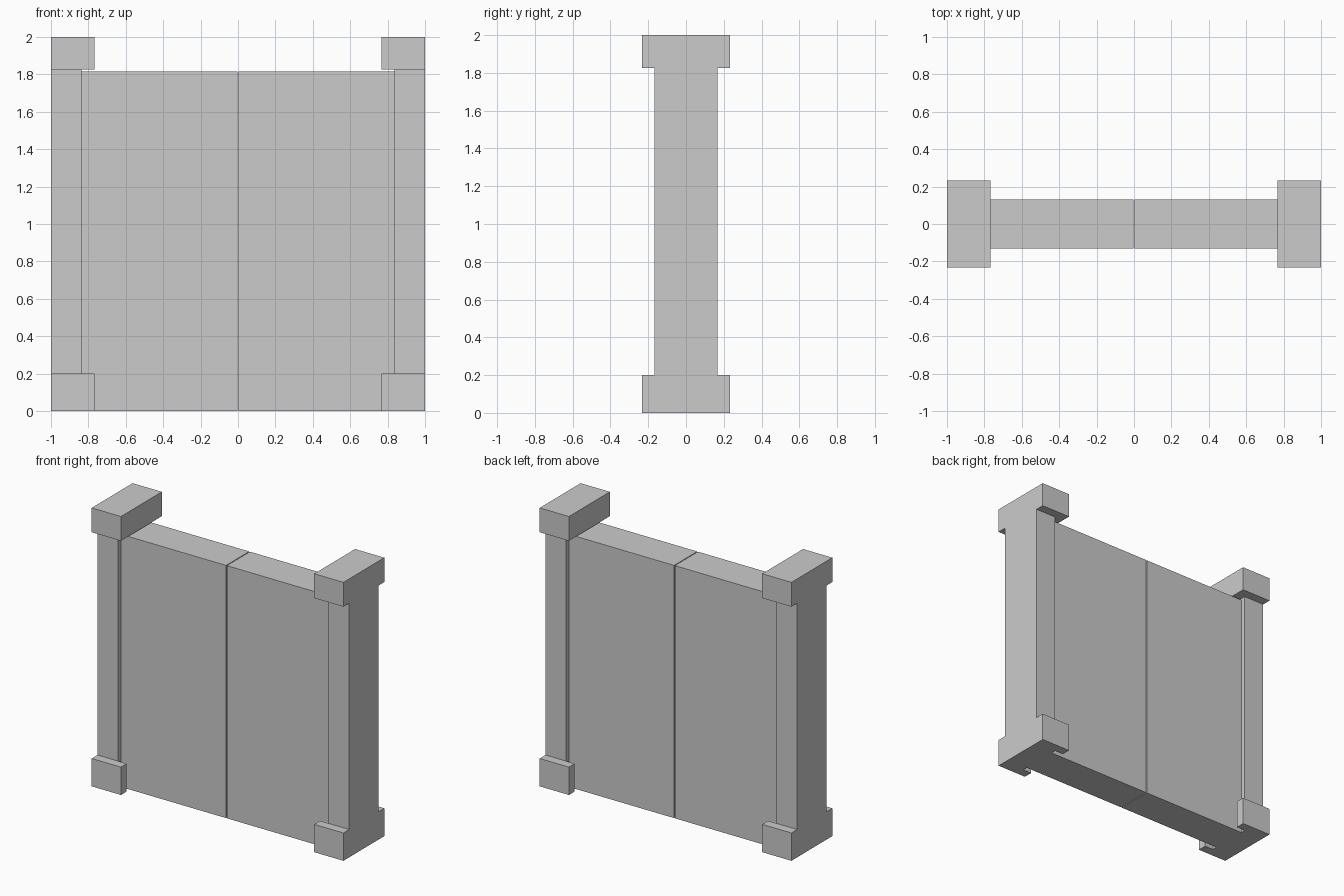
import bpy, bmesh

if "Cube" in bpy.data.objects:
    bpy.data.objects.remove(bpy.data.objects["Cube"])


def prism(name, outline, z0, z1):
    """Extrude a flat xy outline from z0 to z1."""
    bm = bmesh.new()
    face = bm.faces.new([bm.verts.new((x, y, z0)) for x, y in outline])
    top = bmesh.ops.extrude_face_region(bm, geom=[face])["geom"]
    bmesh.ops.translate(bm, vec=(0, 0, z1 - z0),
                        verts=[v for v in top if isinstance(v, bmesh.types.BMVert)])
    bmesh.ops.recalc_face_normals(bm, faces=bm.faces)
    mesh = bpy.data.meshes.new(name)
    bm.to_mesh(mesh)
    bm.free()
    obj = bpy.data.objects.new(name, mesh)
    bpy.context.collection.objects.link(obj)
    return obj


def rect(x0, x1, half_y):
    return [(x0, -half_y), (x1, -half_y), (x1, half_y), (x0, half_y)]


INNER, POST, OUTER = 0.768, 0.837, 1.0      # x positions
CAP_Y, POST_Y, DOOR_Y = 0.232, 0.167, 0.131  # half depths
BASE_Z, DOOR_Z, CAP_Z = 0.2, 1.815, 1.825

# Base is a U-shaped bracket, open towards the door
base_outline = [(OUTER, -CAP_Y), (OUTER, CAP_Y), (INNER, CAP_Y), (INNER, POST_Y),
                (POST, POST_Y), (POST, -POST_Y), (INNER, -POST_Y), (INNER, -CAP_Y)]

for side, s in (("left", -1), ("right", 1)):
    parts = [
        ("post_base", base_outline, 0, BASE_Z),
        ("post", rect(POST, OUTER, POST_Y), BASE_Z, CAP_Z),
        ("post_cap", rect(INNER, OUTER, CAP_Y), CAP_Z, 2.0),
        # Door panel with a hairline gap at the centre
        ("door_panel", rect(0.003, POST, DOOR_Y), 0, DOOR_Z),
    ]
    for name, outline, z0, z1 in parts:
        prism(f"{side}_{name}", [(s * x, y) for x, y in outline], z0, z1)
